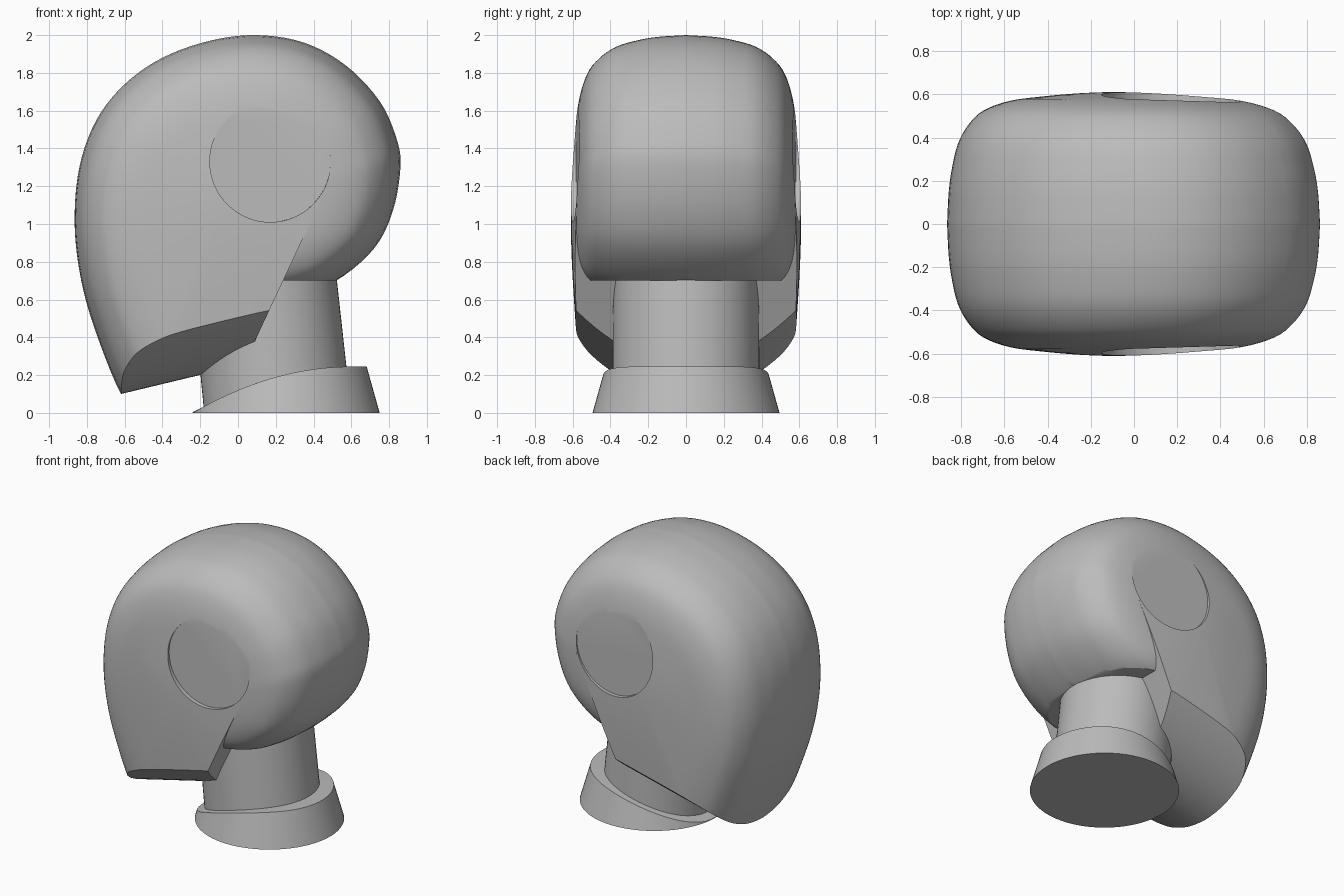
import bpy
import bmesh
import math
from mathutils import Vector

cube = bpy.data.objects.get("Cube")
if cube:
    bpy.data.objects.remove(cube, do_unlink=True)

grey = bpy.data.materials.new("matte grey")
grey.use_nodes = True
COLOUR = (0.5, 0.5, 0.5, 1)
grey.diffuse_color = COLOUR
for node in grey.node_tree.nodes:
    if node.type == 'BSDF_PRINCIPLED':
        node.inputs["Base Color"].default_value = COLOUR
        node.inputs["Roughness"].default_value = 0.7


def smooth_path(points, steps, closed):
    """Catmull-Rom curve through 2D points."""
    pts = [Vector(p) for p in points]
    n = len(pts)

    def at(i):
        return pts[i % n] if closed else pts[max(0, min(n - 1, i))]

    out = []
    for i in range(n if closed else n - 1):
        a, b, c, d = (at(i + k) for k in (-1, 0, 1, 2))
        for j in range(steps):
            t = j / steps
            out.append(0.5 * (2 * b + (c - a) * t + (2 * a - 5 * b + 4 * c - d) * t ** 2
                              + (3 * b - a - 3 * c + d) * t ** 3))
    if not closed:
        out.append(pts[-1])
    return out


def loft(rings):
    """Closed bmesh through rings of equal length, capped at both ends."""
    bm = bmesh.new()
    loops = [[bm.verts.new(p) for p in ring] for ring in rings]
    n = len(loops[0])
    for a, b in zip(loops, loops[1:]):
        for i in range(n):
            j = (i + 1) % n
            bm.faces.new((a[i], a[j], b[j], b[i]))
    bm.faces.new(loops[0])
    bm.faces.new(loops[-1])
    bmesh.ops.recalc_face_normals(bm, faces=bm.faces)
    return bm


def slice_off(bm, point, normal):
    """Remove everything on the normal's side of a plane and close the cut."""
    cut = bmesh.ops.bisect_plane(bm, geom=bm.verts[:] + bm.edges[:] + bm.faces[:],
                                 plane_co=point, plane_no=normal, clear_outer=True)
    edges = [e for e in cut["geom_cut"] if isinstance(e, bmesh.types.BMEdge)]
    bmesh.ops.edgeloop_fill(bm, edges=edges)
    bmesh.ops.recalc_face_normals(bm, faces=bm.faces)


def add_object(name, bm):
    mesh = bpy.data.meshes.new(name)
    bm.to_mesh(mesh)
    bm.free()
    obj = bpy.data.objects.new(name, mesh)
    mesh.materials.append(grey)
    bpy.context.collection.objects.link(obj)
    return obj


def activate(obj):
    bpy.ops.object.select_all(action='DESELECT')
    obj.select_set(True)
    bpy.context.view_layer.objects.active = obj


def finish(obj, cutters=()):
    activate(obj)
    for cutter in cutters:
        mod = obj.modifiers.new("cut", 'BOOLEAN')
        mod.operation = 'DIFFERENCE'
        mod.solver = 'EXACT'
        mod.object = cutter
        bpy.ops.object.modifier_apply(modifier=mod.name)
    bpy.ops.object.shade_smooth_by_angle(angle=math.radians(30))


# Half cross-section of the head: (share of the outline, half width)
SECTION = [(1, 0), (0.99, 0.15), (0.97, 0.26), (0.935, 0.37), (0.87, 0.46),
           (0.78, 0.525), (0.62, 0.57), (0.4, 0.592), (0.2, 0.605), (0.05, 0.61)]
half = smooth_path(SECTION, 4, False)
section = [(s, -y) for s, y in reversed(half)] + [(s, y) for s, y in half[1:]]
CENTRE = Vector((-0.1, 1.05))


def pillow(outline):
    curve = smooth_path(outline, 5, True)
    rings = []
    for s, y in section:
        flat = [CENTRE + (p - CENTRE) * s for p in curve]
        rings.append([(p.x, y, p.y) for p in flat])
    return loft(rings)


# Shared crown outline, from face to nape, with two different undersides
crown = [(-0.83, 0.7), (-0.865, 1.0), (-0.84, 1.3), (-0.75, 1.55), (-0.6, 1.74),
         (-0.4, 1.88), (-0.15, 1.97), (0.1, 2.0), (0.35, 1.96), (0.57, 1.84),
         (0.75, 1.65), (0.84, 1.45), (0.86, 1.3)]
jaw_line = [(0.84, 1.08), (0.8, 0.75), (0.68, 0.4), (0.35, 0.05), (-0.1, -0.1),
            (-0.48, -0.1), (-0.62, 0.1), (-0.75, 0.42)]
skull_line = [(0.82, 1.07), (0.72, 0.87), (0.52, 0.7), (0.3, 0.62), (0, 0.6), (-0.5, 0.6)]

# Jaw ends on a slanted plane behind which the skull continues
jaw_back = Vector((0.08, 0, 0.36))
slant = Vector((0.47, 0, -0.22))
jaw_bm = pillow(crown + jaw_line)
slice_off(jaw_bm, jaw_back, slant)
face_and_jaw = add_object("face_and_jaw", jaw_bm)

skull_bm = pillow(crown + skull_line)
slice_off(skull_bm, Vector((0, 0, 0.7)), Vector((0, 0, -1)))
slice_off(skull_bm, jaw_back, -slant)
back_of_skull = add_object("back_of_skull", skull_bm)


# Cutter with an arched top that shapes the underside of the chin
def arch(x):
    ys = [-0.8 + 1.6 * i / 40 for i in range(41)]
    top = [(x, y, 0.1 + 0.24 * (x + 0.62) + 0.75 * y * y) for y in ys]
    return top + [(x, 0.8, -1), (x, -0.8, -1)]


chin_cutter = add_object("chin_cutter", loft([arch(-1.2), arch(1.2)]))
chin_cutter.hide_render = True

# Shallow round ear recesses
ear_cutters = []
for side in (-1, 1):
    normal = Vector((0.03, side, 0)).normalized()
    bpy.ops.mesh.primitive_cylinder_add(
        vertices=64, radius=0.32, depth=0.2,
        location=Vector((0.17, side * 0.572, 1.33)) + normal * 0.1,
        rotation=normal.to_track_quat('Z', 'Y').to_euler())
    cutter = bpy.context.object
    cutter.name = "ear_cutter"
    cutter.hide_render = True
    ear_cutters.append(cutter)

bpy.context.view_layer.update()
finish(face_and_jaw, [chin_cutter] + ear_cutters)
finish(back_of_skull, ear_cutters)
for cutter in [chin_cutter] + ear_cutters:
    bpy.data.objects.remove(cutter, do_unlink=True)

# Leaning round neck
ANGLES = [math.tau * i / 64 for i in range(64)]


def circle(x, z, r):
    return [(x + r * math.cos(a), r * math.sin(a), z) for a in ANGLES]


neck = add_object("neck", loft([circle(0.21, 0.01, 0.39), circle(0.13, 0.78, 0.385)]))
finish(neck)


# Flared base collar whose top dips down to the ground at the front
def collar_height(x):
    return max(0.004, 0.245 * (1 - (max(0, 0.6 - x) / 0.84) ** 2))


def collar_ring(share):
    ring = []
    for a in ANGLES:
        z = 0.12
        for _ in range(8):
            r = (0.495 - 0.28 * z) * share
            x = 0.255 + r * math.cos(a)
            z = collar_height(x)
        ring.append((x, r * math.sin(a), z))
    return ring


collar = add_object("base_collar", loft([circle(0.255, 0, 0.495)] + [
    collar_ring(s) for s in (1, 0.85, 0.7, 0.5, 0.25, 0.05)]))
finish(collar)
